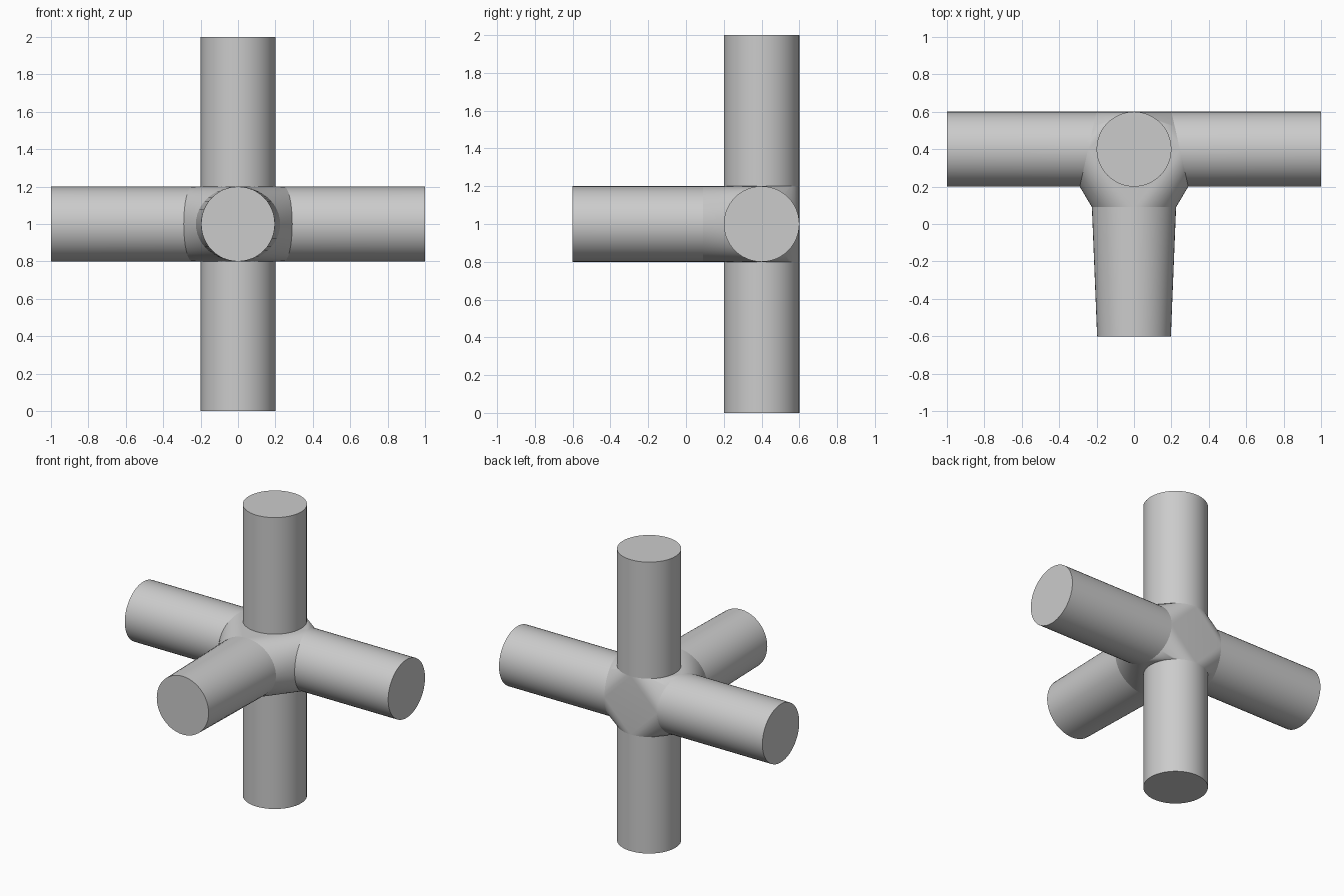
import bpy, bmesh, math
from mathutils import Vector

if "Cube" in bpy.data.objects:
    bpy.data.objects.remove(bpy.data.objects["Cube"])

N = 48
R = 0.2
C = Vector((0, 0.4, 1))          # centre of the junction
X, Y, Z = Vector((1, 0, 0)), Vector((0, 1, 0)), Vector((0, 0, 1))


def ring(centre, u, v):
    return [centre + u * math.cos(2 * math.pi * i / N) + v * math.sin(2 * math.pi * i / N)
            for i in range(N)]


def finish(name, bm, angle):
    bmesh.ops.recalc_face_normals(bm, faces=bm.faces[:])
    me = bpy.data.meshes.new(name)
    bm.to_mesh(me)
    bm.free()
    ob = bpy.data.objects.new(name, me)
    bpy.context.collection.objects.link(ob)
    bpy.ops.object.select_all(action='DESELECT')
    ob.select_set(True)
    bpy.context.view_layer.objects.active = ob
    bpy.ops.object.shade_smooth_by_angle(angle=math.radians(angle))
    return ob


def tube(name, start, end):
    bm = bmesh.new()
    a, b = ([bm.verts.new(p) for p in r] for r in (start, end))
    for i in range(N):
        j = (i + 1) % N
        bm.faces.new((a[i], a[j], b[j], b[i]))
    bm.faces.new(a)
    bm.faces.new(b)
    return finish(name, bm, 35)


# Mouth of each arm where it meets the hub, and its free end
mouths = []


def arm(name, mouth, end):
    mouths.extend(mouth)
    tube(name, mouth, end)


# Upper and lower posts
for name, s in (("upper_post", 1), ("lower_post", -1)):
    arm(name, ring(C + Z * 0.2 * s, X * R, Y * R), ring(C + Z * s, X * R, Y * R))

# Side arms, with slanted mouths that form the front gussets
for name, s in (("right_arm", 1), ("left_arm", -1)):
    arm(name, ring(C + X * 0.245 * s, Y * R - X * 0.045 * s, Z * R),
        ring(C + X * s, Y * R, Z * R))

# Front arm, tapering slightly in width
arm("front_arm", ring(C - Y * 0.31, X * 0.225, Z * R), ring(C - Y, X * 0.197, Z * R))

# Hub: smooth skin stretched over all the mouths
bm = bmesh.new()
for p in mouths:
    bm.verts.new(p)
bmesh.ops.remove_doubles(bm, verts=bm.verts[:], dist=0.0005)
res = bmesh.ops.convex_hull(bm, input=bm.verts[:])
junk = {g for g in res["geom_interior"] + res["geom_unused"] if isinstance(g, bmesh.types.BMVert)}
bmesh.ops.delete(bm, geom=list(junk), context='VERTS')
finish("hub", bm, 40)
